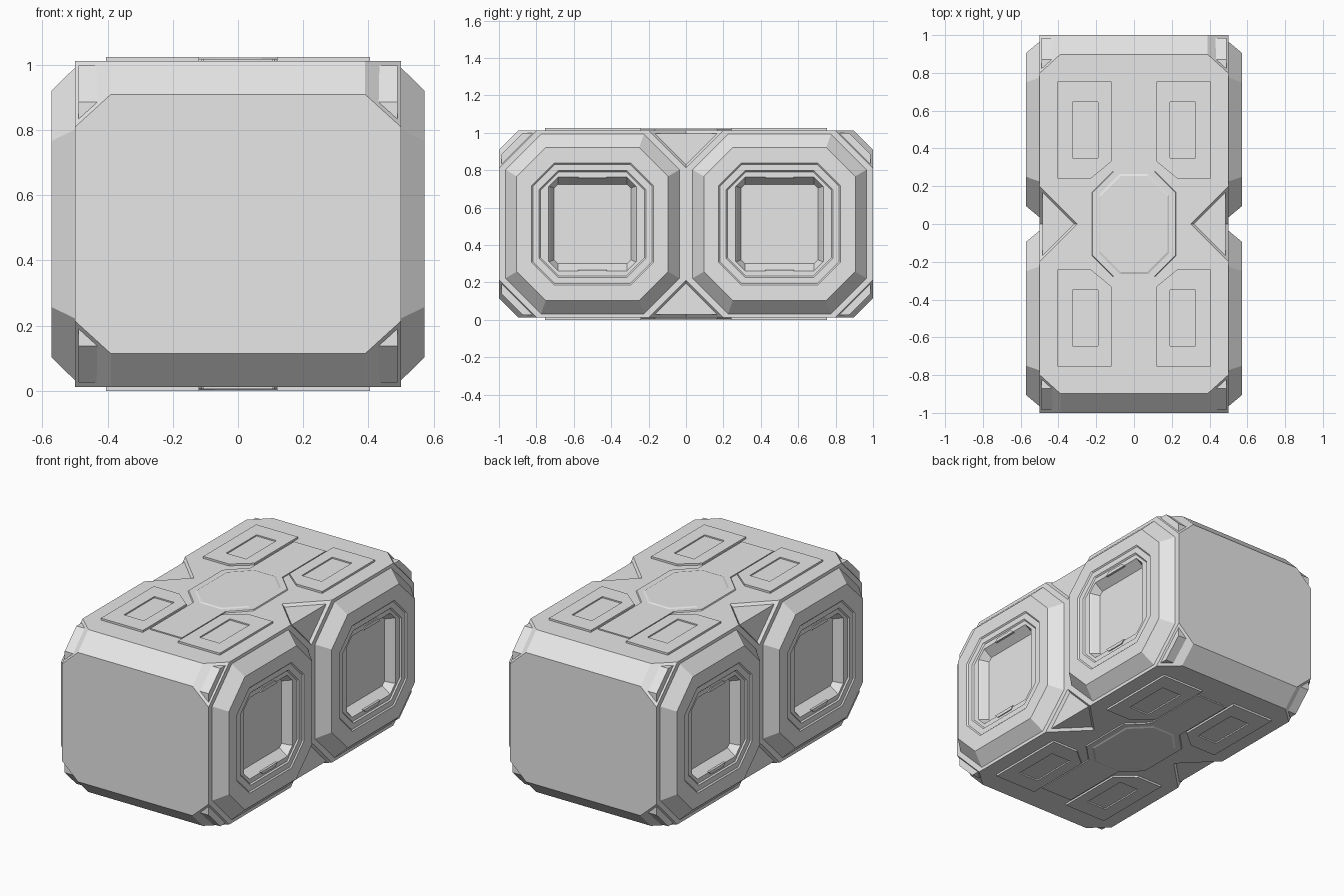
import bpy, bmesh
from mathutils import Vector

if "Cube" in bpy.data.objects:
    bpy.data.objects.remove(bpy.data.objects["Cube"])

ZC = 0.512  # mid height of the crate
SIGNS = (-1, 1)

grey = bpy.data.materials.new("light_grey")
grey.diffuse_color = (0.8, 0.8, 0.8, 1)
grey.use_nodes = True
grey.node_tree.nodes["Principled BSDF"].inputs["Base Color"].default_value = grey.diffuse_color


def finish(name, bm):
    bmesh.ops.remove_doubles(bm, verts=bm.verts[:], dist=1e-5)
    bmesh.ops.recalc_face_normals(bm, faces=bm.faces[:])
    me = bpy.data.meshes.new(name)
    bm.to_mesh(me)
    bm.free()
    me.materials.append(grey)
    ob = bpy.data.objects.new(name, me)
    bpy.context.collection.objects.link(ob)
    ob.location.z = ZC
    return ob


def loft(name, rings):
    """Closed skin through rings of points, capped at both ends."""
    bm = bmesh.new()
    vs = [[bm.verts.new(p) for p in r] for r in rings]
    n = len(vs[0])
    for a, b in zip(vs, vs[1:]):
        for i in range(n):
            j = (i + 1) % n
            bm.faces.new((a[i], a[j], b[j], b[i]))
    bm.faces.new(vs[0])
    bm.faces.new(vs[-1])
    return finish(name, bm)


def octagon(a, b, c):
    """Rectangle of half sizes a, b with corners cut by c."""
    return [(a, -b + c), (a, b - c), (a - c, b), (-a + c, b),
            (-a, b - c), (-a, -b + c), (-a + c, -b), (a - c, -b)]


def hull(name, pts):
    bm = bmesh.new()
    for p in pts:
        bm.verts.new(p)
    bmesh.ops.convex_hull(bm, input=bm.verts[:])
    bmesh.ops.dissolve_limit(bm, angle_limit=0.01, verts=bm.verts[:], edges=bm.edges[:])
    return finish(name, bm)


def box(name, lo, hi):
    return hull(name, [(x, y, z) for x in (lo[0], hi[0])
                       for y in (lo[1], hi[1]) for z in (lo[2], hi[2])])


def cut(ob, cutters):
    """Subtract the cutters and bake the result."""
    for c in cutters:
        m = ob.modifiers.new("cut", 'BOOLEAN')
        m.operation = 'DIFFERENCE'
        m.solver = 'EXACT'
        m.object = c
    bpy.context.view_layer.update()
    dg = bpy.context.evaluated_depsgraph_get()
    me = bpy.data.meshes.new_from_object(ob.evaluated_get(dg))
    ob.modifiers.clear()
    ob.data = me
    for c in cutters:
        bpy.data.objects.remove(c)


# Main body: chamfered ends, then eight sliced corners
bm = bmesh.new()
for x in (-0.5, 0.5):
    for y, z in octagon(1.0, 0.5, 0.102):
        bm.verts.new((x, y, z))
bmesh.ops.convex_hull(bm, input=bm.verts[:])
bmesh.ops.dissolve_limit(bm, angle_limit=0.01, verts=bm.verts[:], edges=bm.edges[:])
for sx in SIGNS:
    for sy in SIGNS:
        for sz in SIGNS:
            r = bmesh.ops.bisect_plane(
                bm, geom=bm.verts[:] + bm.edges[:] + bm.faces[:],
                plane_co=Vector((0.39 * sx, sy, 0.398 * sz)),
                plane_no=Vector((0.91 * sx, sy, sz)), clear_outer=True)
            edges = [e for e in r["geom_cut"] if isinstance(e, bmesh.types.BMEdge)]
            bmesh.ops.contextual_create(bm, geom=edges)
body = finish("crate_body", bm)

# V notches at mid-length, filled almost flush by a wedge
cutters = []
for sx in SIGNS:
    for s in SIGNS:
        cutters.append(hull("notch_cutter", [
            (0.2 * sx, 0, 0.6 * s), (0.6 * sx, 0, 0.2 * s),
            (0.6 * sx, 0.4, 0.6 * s), (0.6 * sx, -0.4, 0.6 * s)]))
        d = 0.484
        hull("notch_wedge", [(sx * x, y, s * z) for x, y, z in (
            (0.29, 0, d), (d, 0, 0.29), (d, 0.185, d), (d, -0.185, d), (0.29, 0, 0.29))])
cut(body, cutters)

# Side window frames: half width, half height, corner cut, x
FRAME = [(0.465, 0.48, 0.19, 0.48), (0.465, 0.48, 0.19, 0.50),
         (0.405, 0.41, 0.155, 0.572), (0.325, 0.325, 0.12, 0.572),
         (0.318, 0.318, 0.117, 0.565), (0.285, 0.285, 0.10, 0.565),
         (0.278, 0.278, 0.097, 0.557), (0.235, 0.25, 0.05, 0.557),
         (0.228, 0.243, 0.043, 0.547), (0.205, 0.212, 0.02, 0.503)]
for sx in SIGNS:
    for sy in SIGNS:
        loft("window_frame", [[(sx * x, sy * 0.5 + p, q) for p, q in octagon(a, b, c)]
                              for a, b, c, x in FRAME])
        # small clips above and below the window
        for sz in SIGNS:
            hull("window_clip", [
                (sx * x, sy * 0.5 + y, sz * z) for x in (0.545, 0.563)
                for y, z in ((-0.08, 0.245), (0.08, 0.245),
                             (0.06, 0.265), (-0.06, 0.265))])

# Corner brackets sitting on the sliced corners
BRACKET = [(0.986, 0.30), (0.986, 0.374), (0.872, 0.486), (0.80, 0.486), (0.80, 0.30)]
for sx in SIGNS:
    for sy in SIGNS:
        for sz in SIGNS:
            hull("corner_bracket", [(sx * x, sy * y, sz * z)
                                    for x in (0.43, 0.49) for y, z in BRACKET])

# Raised plates on the top and bottom
PANEL = [(0.12, 0.755), (0.405, 0.755), (0.405, 0.24), (0.23, 0.24), (0.12, 0.33)]
for sz in SIGNS:
    for sx in SIGNS:
        for sy in SIGNS:
            panel = loft("deck_panel", [[(sx * x, sy * y, sz * z) for x, y in PANEL]
                                        for z in (0.498, 0.512)])
            cut(panel, [box("panel_cutter", (sx * 0.19, sy * 0.35, sz * 0.504),
                            (sx * 0.325, sy * 0.645, sz * 0.53))])
        box("centre_strip", (-0.108, sx * 0.27, sz * 0.495),
            (0.108, sx * 0.70, sz * 0.507))
    loft("centre_plate", [[(x, y, sz * z) for x, y in octagon(a, b, 0.11)]
                          for a, b, z in ((0.225, 0.28, 0.495), (0.22, 0.275, 0.507),
                                          (0.185, 0.265, 0.507), (0.178, 0.255, 0.511))])
